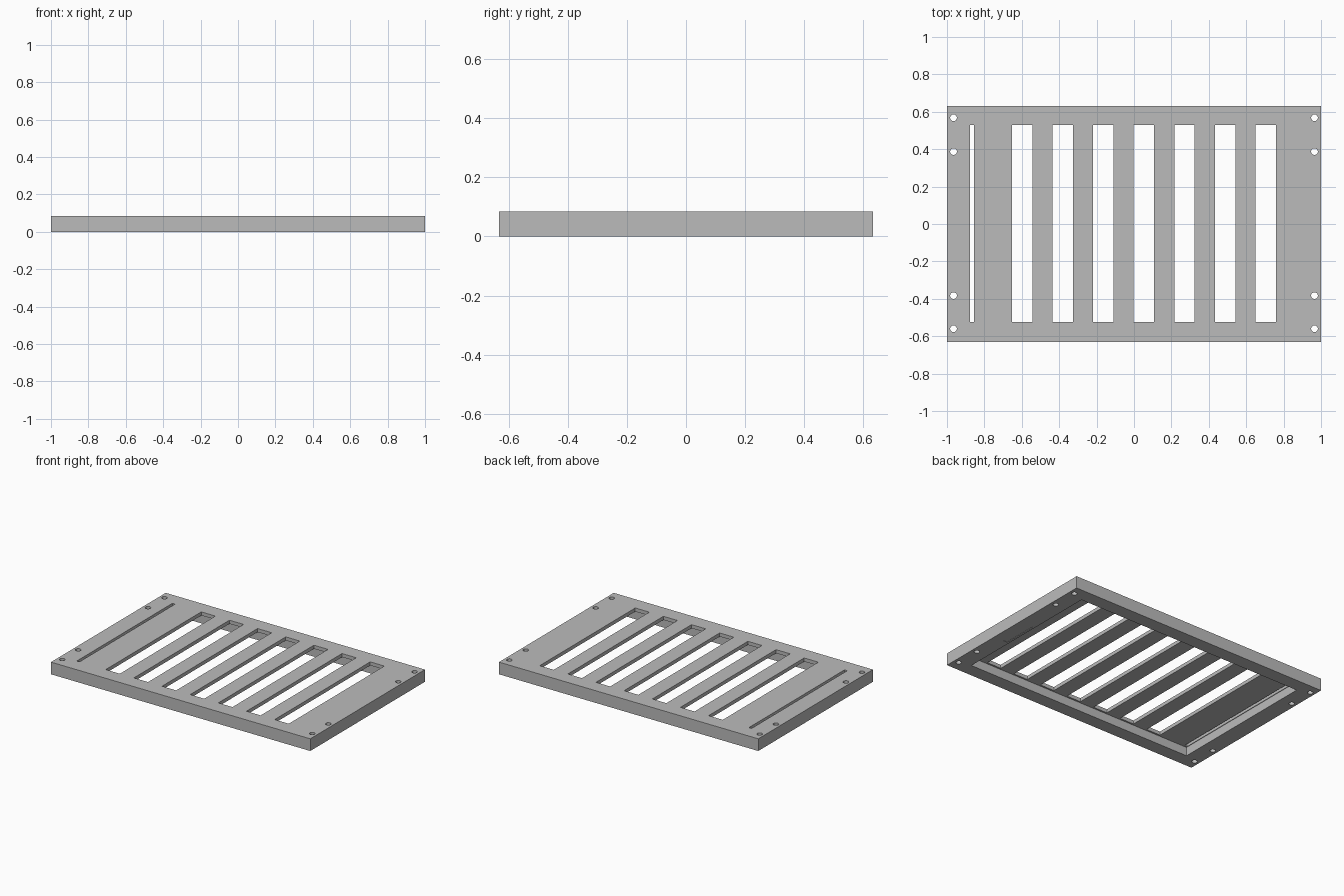
import bpy

cube = bpy.data.objects.get("Cube")
if cube:
    bpy.data.objects.remove(cube, do_unlink=True)

grey = bpy.data.materials.new("plain grey")
grey.use_nodes = True
grey.diffuse_color = (0.5, 0.5, 0.5, 1)
grey.node_tree.nodes["Principled BSDF"].inputs["Base Color"].default_value = (0.5, 0.5, 0.5, 1)

HEIGHT = 0.085     # overall thickness
PLATE_Z = 0.06     # underside of the slatted plate


def box(name, x0, x1, y0, y1, z0, z1):
    bpy.ops.mesh.primitive_cube_add(
        size=1, location=((x0 + x1) / 2, (y0 + y1) / 2, (z0 + z1) / 2))
    ob = bpy.context.object
    ob.name = name
    ob.scale = (x1 - x0, y1 - y0, z1 - z0)
    bpy.ops.object.transform_apply(location=True, rotation=False, scale=True)
    return ob


def cut(target, cutter):
    cutter.hide_render = True
    mod = target.modifiers.new("cut", "BOOLEAN")
    mod.operation = "DIFFERENCE"
    mod.solver = "EXACT"
    mod.object = cutter
    bpy.context.view_layer.objects.active = target
    bpy.ops.object.modifier_apply(modifier=mod.name)
    bpy.data.objects.remove(cutter, do_unlink=True)


# Solid slab that becomes the slatted cover
cover = box("slatted_cover", -1, 1, -0.632, 0.632, 0, HEIGHT)
cover.data.materials.append(grey)

# Pocket in the underside
cut(cover, box("pocket_cutter", -0.88, 0.88, -0.537, 0.537, -0.1, PLATE_Z))

# Seven evenly spaced wide slots, and one narrow slot at the right end
for i in range(7):
    x = -0.653 + i * 0.2172
    cut(cover, box("slot_cutter", x, x + 0.109, -0.525, 0.528, 0.03, 0.2))
cut(cover, box("narrow_slot_cutter", -0.876, -0.855, -0.525, 0.528, 0.03, 0.2))

# Shallow recess under the left border
cut(cover, box("recess_cutter", 0.895, 0.925, -0.17, 0.08, -0.1, 0.003))

# Screw holes along both ends
for x in (-0.965, 0.965):
    for y in (-0.56, -0.383, 0.387, 0.568):
        bpy.ops.mesh.primitive_cylinder_add(
            vertices=24, radius=0.018, depth=0.4, location=(x, y, 0.04))
        cut(cover, bpy.context.object)

# Smooth hole walls, crisp edges elsewhere
bpy.ops.object.select_all(action="DESELECT")
cover.select_set(True)
bpy.context.view_layer.objects.active = cover
bpy.ops.object.shade_smooth_by_angle()
